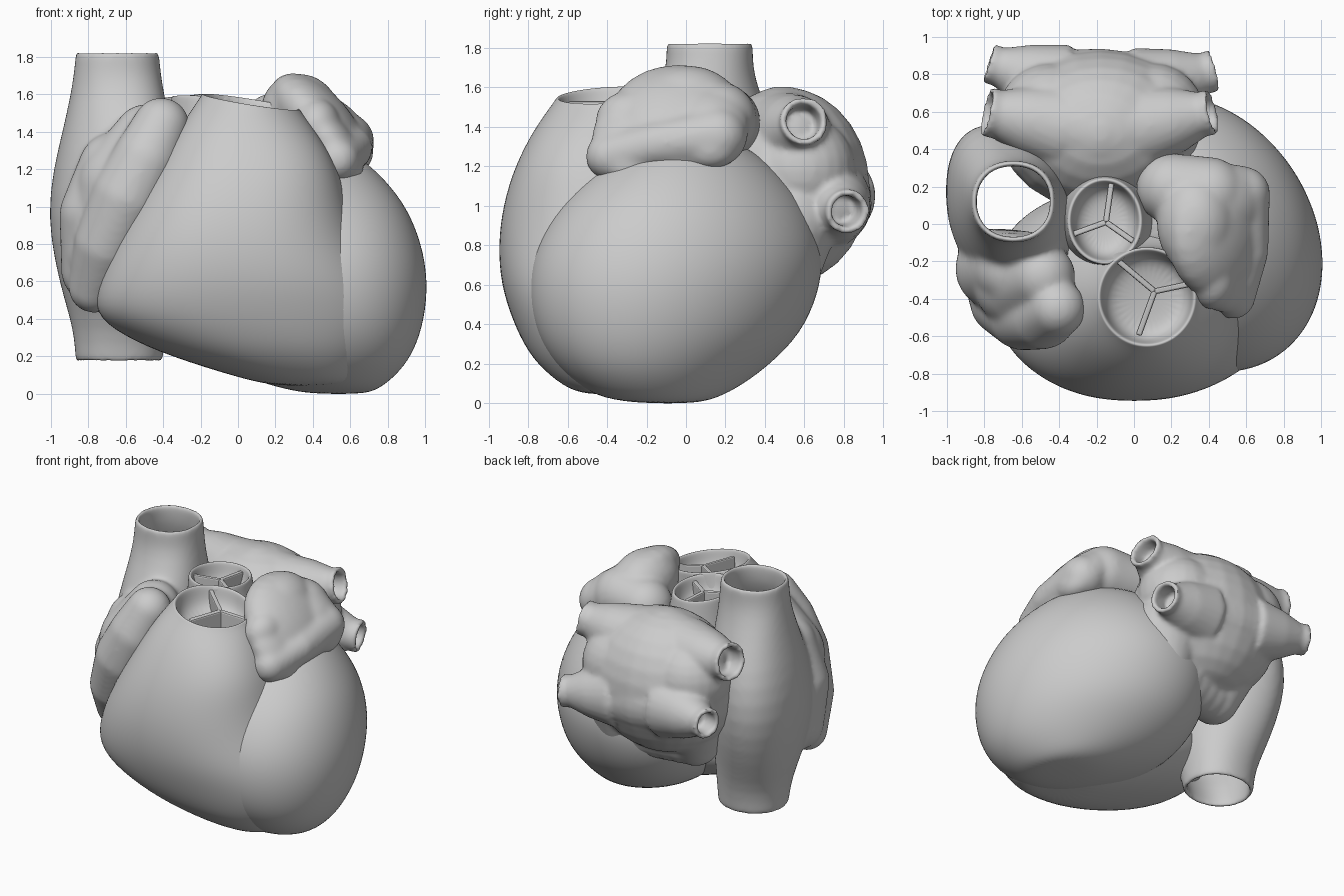
import bpy, bmesh
from math import cos, sin, tau, radians
from mathutils import Matrix, Vector

old = bpy.data.objects.get("Cube")
if old:
    bpy.data.objects.remove(old)

grey = bpy.data.materials.new("plain grey")
grey.use_nodes = True
COLOUR = (0.6, 0.6, 0.6, 1)
grey.diffuse_color = COLOUR
grey.node_tree.nodes["Principled BSDF"].inputs["Base Color"].default_value = COLOUR


def finish(bm, name):
    bmesh.ops.recalc_face_normals(bm, faces=bm.faces)
    mesh = bpy.data.meshes.new(name)
    bm.to_mesh(mesh)
    bm.free()
    mesh.materials.append(grey)
    mesh.shade_smooth()
    ob = bpy.data.objects.new(name, mesh)
    bpy.context.collection.objects.link(ob)
    return ob


def subdivide(ob, levels=2):
    mod = ob.modifiers.new("smooth surface", 'SUBSURF')
    mod.levels = mod.render_levels = levels


def fuse(ob, passes):
    """Melt overlapping lumps into one skin."""
    mod = ob.modifiers.new("fuse", 'REMESH')
    mod.mode = 'VOXEL'
    mod.voxel_size = 0.016
    mod.use_smooth_shade = True
    mod = ob.modifiers.new("soften", 'SMOOTH')
    mod.factor = 0.5
    mod.iterations = passes


def ring(bm, z, x0, x1, y0, y1, power=2, shear=0, tilt=(0, 0), n=32):
    cx, cy, rx, ry = (x0 + x1) / 2, (y0 + y1) / 2, (x1 - x0) / 2, (y1 - y0) / 2
    verts = []
    for i in range(n):
        c, s = cos(tau * i / n), sin(tau * i / n)
        dx = rx * abs(c) ** (2 / power) * (1 if c > 0 else -1)
        dy = ry * abs(s) ** (2 / power) * (1 if s > 0 else -1) + shear * dx
        verts.append(bm.verts.new((cx + dx, cy + dy, z + tilt[0] * dx + tilt[1] * dy)))
    return verts


def skin(bm, rings, closed=False):
    pairs = list(zip(rings, rings[1:]))
    if closed:
        pairs.append((rings[-1], rings[0]))
    else:
        bm.faces.new(rings[0])
        bm.faces.new(rings[-1])
    for a, b in pairs:
        for i in range(len(a)):
            j = (i + 1) % len(a)
            bm.faces.new((a[i], a[j], b[j], b[i]))


def lump(bm, centre, radii, turn=0):
    mat = (Matrix.Translation(centre) @ Matrix.Rotation(radians(turn), 4, 'Y')
           @ Matrix.Diagonal((*radii, 1)))
    bmesh.ops.create_uvsphere(bm, u_segments=24, v_segments=14, radius=1, matrix=mat)


def chain(bm, *stops):
    """Smooth tapering limb: balls blended between (x, y, z, radius) stops."""
    for a, b in zip(stops, stops[1:]):
        for i in range(7):
            p = Vector(a).lerp(Vector(b), i / 6)
            lump(bm, p[:3], (p[3],) * 3)


def vein(bm, start, end, r0, r1, wall=0.035, n=24):
    """Flared tube, open at its far end."""
    a, b = Vector(start), Vector(end)
    rot = (b - a).to_track_quat('Z', 'Y')
    rings = []
    for t, r in ((0, r0), (0.5, (r0 + r1) / 2), (0.85, r1), (1, r1 * 1.05),
                 (1, r1 * 1.05 - wall), (0.55, r1 - wall)):
        rings.append([bm.verts.new(a.lerp(b, t) + rot @ Vector((r * cos(tau * i / n), r * sin(tau * i / n), 0)))
                      for i in range(n)])
    skin(bm, rings)


def cup(bm, z, x0, x1, y0, y1, tilt):
    """Rim and hollow bowl inside a vessel mouth."""
    return [ring(bm, z - d, x0 + k, x1 - k, y0 + k, y1 - k, 2, 0, tilt)
            for k, d in ((0.0, 0.015), (0.006, 0), (0.02, 0), (0.028, 0.02), (0.045, 0.12), (0.12, 0.17))]


def leaflets(name, centre, z, reach, angles, tilt):
    """Three thin walls meeting in the middle of a valve."""
    bm = bmesh.new()
    for angle, length in zip(angles, reach):
        mat = (Matrix.Translation((*centre, z - 0.1)) @ Matrix.Rotation(radians(angle), 4, 'Z')
               @ Matrix.Translation((length / 2, 0, 0)) @ Matrix.Diagonal((length, 0.032, 0.16, 1)))
        made = bmesh.ops.create_cube(bm, size=1, matrix=mat)["verts"]
        for v in made:
            v.co.z += tilt[0] * (v.co.x - centre[0]) + tilt[1] * (v.co.y - centre[1])
    ob = finish(bm, name)
    ob.data.shade_flat()
    mod = ob.modifiers.new("soft edge", 'BEVEL')
    mod.width = 0.009
    mod.segments = 2


# Left ventricle
bm = bmesh.new()
skin(bm, [ring(bm, *s, 2, -0.22) for s in (
    (-0.002, 0.42, 0.66, -0.2, 0.02), (0.02, 0.25, 0.75, -0.42, 0.15), (0.1, 0.0, 0.85, -0.55, 0.29),
    (0.2, -0.17, 0.93, -0.66, 0.42), (0.35, -0.29, 0.99, -0.75, 0.57), (0.55, -0.36, 1.02, -0.79, 0.66),
    (0.75, -0.35, 1.0, -0.77, 0.69), (0.95, -0.3, 0.93, -0.67, 0.63), (1.1, -0.22, 0.83, -0.54, 0.53),
    (1.25, -0.05, 0.68, -0.35, 0.38), (1.35, 0.1, 0.5, -0.15, 0.2))])
subdivide(finish(bm, "left_ventricle"))

# Right ventricle with its open outlet
bm = bmesh.new()
tilt = (-0.16, 0.06)
mouth = (1.56, -0.2, 0.34, -0.665, -0.12)
body = [ring(bm, *s, 2.3) for s in (
    (0.04, 0.2, 0.58, -0.5, -0.15), (0.08, 0.02, 0.66, -0.62, -0.02), (0.2, -0.37, 0.75, -0.76, 0.1),
    (0.31, -0.62, 0.81, -0.83, 0.18), (0.43, -0.78, 0.83, -0.885, 0.22), (0.6, -0.75, 0.77, -0.94, 0.2),
    (0.8, -0.67, 0.66, -0.955, 0.2), (1.0, -0.56, 0.59, -0.93, 0.12), (1.2, -0.44, 0.54, -0.87, 0.0))]
body.append(ring(bm, 1.4, -0.31, 0.44, -0.77, -0.13, 2.2, 0, (-0.08, 0.03)))
skin(bm, body + cup(bm, *mouth, tilt))
subdivide(finish(bm, "right_ventricle"))
leaflets("pulmonary_valve", (0.11, -0.36), 1.55, (0.2, 0.25, 0.25), (12, 140, 250), tilt)

# Aortic root
bm = bmesh.new()
tilt = (-0.05, -0.05)
root = [ring(bm, *s) for s in ((0.9, -0.42, 0.2, -0.25, 0.35), (1.25, -0.4, 0.12, -0.24, 0.3),
                               (1.45, -0.37, 0.06, -0.22, 0.26))]
skin(bm, root + cup(bm, 1.58, -0.36, 0.05, -0.22, 0.25, tilt))
subdivide(finish(bm, "aortic_root"))
leaflets("aortic_valve", (-0.15, 0.01), 1.57, (0.21, 0.19, 0.18), (82, 200, 325), tilt)

# Right atrium: hollow trunk between the two great veins, plus its ear
bm = bmesh.new()
trunk = ((0.16, -0.87, -0.4, -0.1, 0.34, 0), (0.19, -0.87, -0.4, -0.1, 0.34, 0), (0.34, -0.88, -0.39, -0.14, 0.36, 0),
         (0.5, -0.93, -0.36, -0.25, 0.41, -0.15), (0.7, -0.98, -0.35, -0.36, 0.48, -0.25),
         (0.95, -1.02, -0.33, -0.38, 0.53, -0.3), (1.2, -0.99, -0.33, -0.33, 0.51, -0.3),
         (1.4, -0.94, -0.35, -0.24, 0.44, -0.2), (1.58, -0.9, -0.39, -0.14, 0.37, -0.1),
         (1.7, -0.88, -0.41, -0.1, 0.34, 0), (1.8, -0.87, -0.42, -0.1, 0.34, 0), (1.835, -0.87, -0.42, -0.1, 0.34, 0))
W = 0.03
outer = [ring(bm, *s, 2.2, k) for *s, k in trunk]
inner = [ring(bm, z, a + W, b - W, c + W, d - W, 2.2, k) for z, a, b, c, d, k in reversed(trunk)]
skin(bm, outer + inner, closed=True)
chain(bm, (-0.41, -0.45, 1.43, 0.155), (-0.49, -0.49, 1.25, 0.185), (-0.59, -0.48, 1.05, 0.2),
      (-0.7, -0.42, 0.8, 0.18), (-0.77, -0.31, 0.57, 0.14))
chain(bm, (-0.49, -0.28, 1.37, 0.18), (-0.6, -0.3, 1.1, 0.27), (-0.7, -0.25, 0.75, 0.23))
chain(bm, (-0.66, -0.24, 1.2, 0.2), (-0.74, -0.24, 0.95, 0.22), (-0.77, -0.2, 0.66, 0.18))
atrium = finish(bm, "right_atrium")
subdivide(atrium, 1)
fuse(atrium, 18)

# Left atrium with four vein mouths
bm = bmesh.new()
lump(bm, (-0.18, 0.5, 1.1), (0.54, 0.43, 0.5))
chain(bm, (-0.5, 0.54, 1.38, 0.19), (-0.18, 0.49, 1.34, 0.265), (0.14, 0.53, 1.36, 0.19))
chain(bm, (-0.5, 0.76, 1.05, 0.17), (-0.18, 0.69, 1.04, 0.25), (0.14, 0.73, 1.0, 0.17))
chain(bm, (-0.45, 0.58, 1.22, 0.28), (0.1, 0.58, 1.18, 0.28))
# Broad floor of the chamber
chain(bm, (0.16, 0.52, 0.92, 0.25), (0.16, 0.49, 0.68, 0.19), (-0.36, 0.4, 0.65, 0.17), (-0.4, 0.5, 0.92, 0.23))
chain(bm, (0.0, 0.5, 0.85, 0.24), (-0.25, 0.47, 0.85, 0.25))
for start, end, radius in (((0.05, 0.52, 1.35), (0.42, 0.6, 1.43), 0.12), ((-0.4, 0.52, 1.36), (-0.79, 0.6, 1.42), 0.13),
                           ((0.05, 0.72, 1.01), (0.43, 0.82, 0.97), 0.11), ((-0.4, 0.74, 1.05), (-0.78, 0.86, 1.06), 0.105)):
    vein(bm, start, end, 0.23, radius)
fuse(finish(bm, "left_atrium"), 8)

# Left ear, a thick flap draped over the ventricle
bm = bmesh.new()
lump(bm, (0.43, -0.04, 1.43), (0.34, 0.36, 0.18), 50)
lump(bm, (0.33, 0.0, 1.51), (0.21, 0.27, 0.2), 20)
lump(bm, (0.5, -0.28, 1.33), (0.25, 0.2, 0.12), 56)
lump(bm, (0.54, 0.12, 1.39), (0.24, 0.2, 0.14), 52)
chain(bm, (0.53, -0.39, 1.25, 0.12), (0.6, -0.15, 1.31, 0.12), (0.58, 0.16, 1.35, 0.15))
chain(bm, (0.2, 0.19, 1.42, 0.19), (0.4, 0.16, 1.43, 0.2))
lump(bm, (0.42, -0.29, 1.43), (0.13, 0.17, 0.15))
fuse(finish(bm, "left_ear"), 18)
